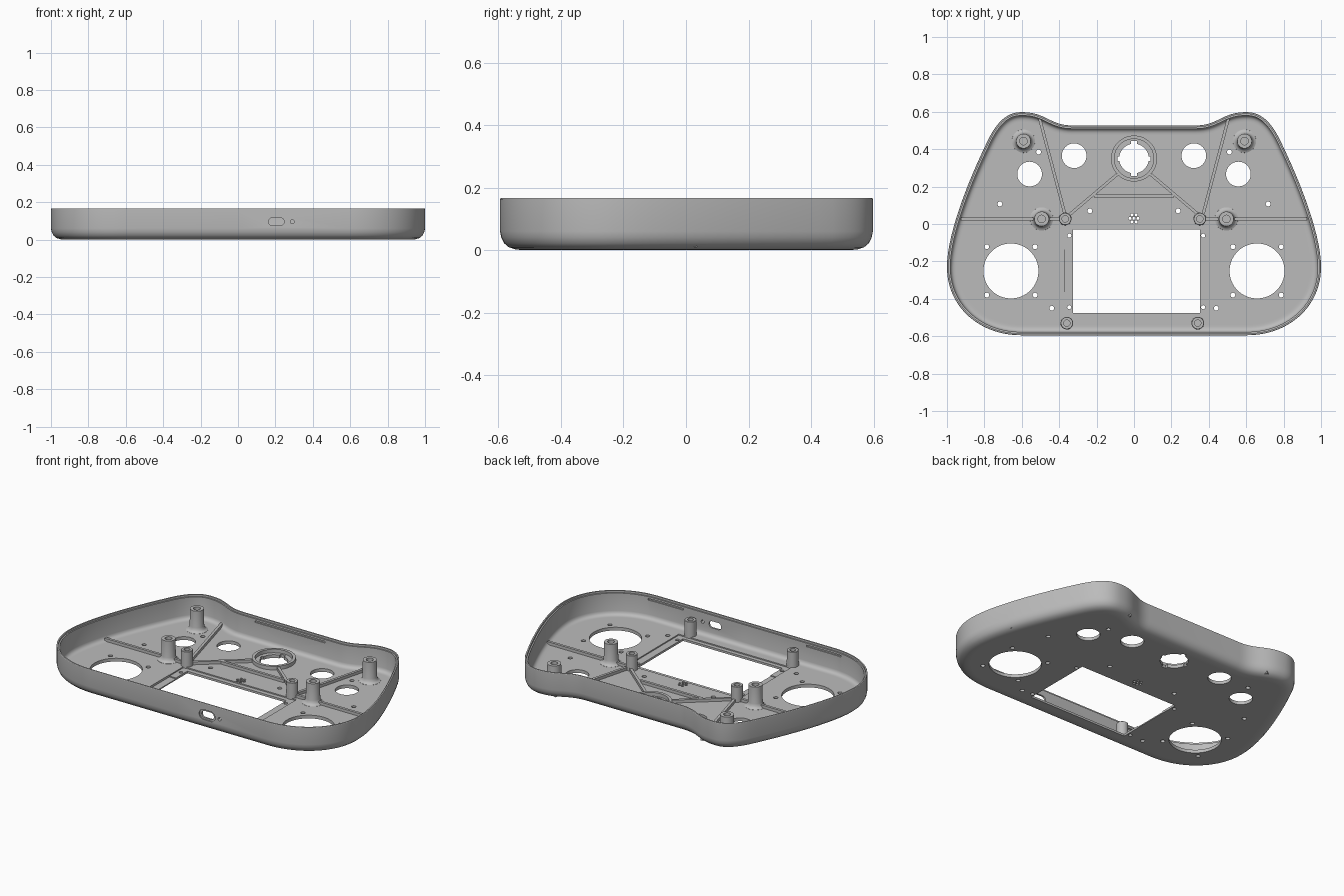
import bpy, bmesh, math
from mathutils import Vector, Matrix
from mathutils.geometry import interpolate_bezier

cube = bpy.data.objects.get("Cube")
if cube:
    bpy.data.objects.remove(cube, do_unlink=True)

grey = bpy.data.materials.new("shell grey")
grey.use_nodes = True
COLOUR = (0.5, 0.5, 0.5, 1)
grey.diffuse_color = COLOUR
grey.node_tree.nodes["Principled BSDF"].inputs["Base Color"].default_value = COLOUR

H = 0.166      # total height
FLOOR = 0.02   # top of the floor plate


def make_object(name, bm):
    bmesh.ops.recalc_face_normals(bm, faces=bm.faces)
    mesh = bpy.data.meshes.new(name)
    bm.to_mesh(mesh)
    bm.free()
    mesh.materials.append(grey)
    obj = bpy.data.objects.new(name, mesh)
    bpy.context.collection.objects.link(obj)
    return obj


def smooth(obj):
    bpy.ops.object.select_all(action='DESELECT')
    obj.select_set(True)
    bpy.context.view_layer.objects.active = obj
    bpy.ops.object.shade_smooth_by_angle(angle=math.radians(30))


def add_box(bm, x0, x1, y0, y1, z0, z1):
    m = Matrix.Translation(((x0 + x1) / 2, (y0 + y1) / 2, (z0 + z1) / 2))
    m = m @ Matrix.Diagonal((x1 - x0, y1 - y0, z1 - z0, 1))
    bmesh.ops.create_cube(bm, size=1, matrix=m)


def add_drill(bm, x, y, r, z0=-0.05, z1=0.06, n=48):
    bmesh.ops.create_cone(bm, cap_ends=True, segments=n, radius1=r, radius2=r, depth=z1 - z0,
                          matrix=Matrix.Translation((x, y, (z0 + z1) / 2)))


def add_pill(bm, x, z, half, r, y0, y1):
    """Rounded slot running along y."""
    pts = []
    for k in range(24):
        a = math.tau * (k + 0.5) / 24
        side = half - r if math.cos(a) > 0 else r - half
        pts.append((x + side + r * math.cos(a), z + r * math.sin(a)))
    face = bm.faces.new([bm.verts.new((px, y0, pz)) for px, pz in pts])
    ext = bmesh.ops.extrude_face_region(bm, geom=[face], use_keep_orig=True)
    moved = [v for v in ext["geom"] if isinstance(v, bmesh.types.BMVert)]
    bmesh.ops.translate(bm, vec=(0, y1 - y0, 0), verts=moved)


def cut(obj, bm):
    cutter = make_object("cutter", bm)
    cutter.hide_render = True
    mod = obj.modifiers.new("cut", 'BOOLEAN')
    mod.operation, mod.solver, mod.object = 'DIFFERENCE', 'EXACT', cutter
    mod.use_self = True
    bpy.ops.object.select_all(action='DESELECT')
    obj.select_set(True)
    bpy.context.view_layer.objects.active = obj
    bpy.ops.object.modifier_apply(modifier=mod.name)
    bpy.data.objects.remove(cutter, do_unlink=True)


def lathe(name, profile, x, y, n=40, closed=False):
    """Turned part; closed profiles form a ring."""
    bm = bmesh.new()
    vs = [bm.verts.new((r, 0, z)) for r, z in profile]
    es = [bm.edges.new(p) for p in zip(vs, vs[1:])]
    if closed:
        es.append(bm.edges.new((vs[-1], vs[0])))
    bmesh.ops.spin(bm, geom=vs + es, axis=(0, 0, 1), cent=(0, 0, 0), angle=math.tau, steps=n)
    bmesh.ops.remove_doubles(bm, verts=bm.verts, dist=0.0001)
    bmesh.ops.translate(bm, vec=(x, y, 0), verts=bm.verts)
    smooth(make_object(name, bm))


# Outline: left half from front centre to back centre, then mirrored
half = [Vector((0, -0.595))]
for curve, steps in (
        (((0.6, -0.595), (0.83, -0.595), (1, -0.44), (1, -0.23)), 28),
        (((1, -0.23), (1, -0.05), (0.88, 0.25), (0.77, 0.47)), 16),
        (((0.77, 0.47), (0.72, 0.56), (0.67, 0.598), (0.6, 0.598)), 14),
        (((0.6, 0.598), (0.47, 0.598), (0.45, 0.527), (0.33, 0.527)), 18)):
    pts = interpolate_bezier(*[Vector(c) for c in curve], steps)
    half += [p.to_2d() for p in pts if (p.to_2d() - half[-1]).length > 0.001]
half.append(Vector((0, 0.527)))
outline = half + [Vector((-p.x, p.y)) for p in reversed(half[1:-1])]
normals = []
for i, p in enumerate(outline):
    a = (p - outline[i - 1]).normalized()
    b = (outline[(i + 1) % len(outline)] - p).normalized()
    t = (a + b).normalized()
    normals.append(Vector((-t.y, t.x)))

# Shell: section (inset, height) swept around the outline
section = [(0.085, 0), (0.075, 0), (0.05, 0.002), (0.028, 0.009), (0.013, 0.022),
           (0.004, 0.04), (0, 0.06), (0, H - 0.003), (0.002, H), (0.01, H),
           (0.01, H - 0.012), (0.018, H - 0.012), (0.018, 0.045), (0.021, 0.033),
           (0.028, 0.025), (0.036, 0.0215), (0.045, FLOOR), (0.055, FLOOR)]
bm = bmesh.new()
rings = [[bm.verts.new((*(p + n * d), z)) for p, n in zip(outline, normals)] for d, z in section]
for lo, hi in zip(rings, rings[1:]):
    for i in range(len(lo)):
        bm.faces.new((lo[i - 1], lo[i], hi[i], hi[i - 1]))
bm.faces.new(rings[0])
bm.faces.new(rings[-1])
shell = make_object("shell", bm)

# Recesses: display frame, side notch, port surround and snap grooves
bm = bmesh.new()
add_box(bm, -0.37, 0.4, -0.5, -0.003, 0.013, 0.05)
add_box(bm, -0.372, -0.3, -0.36, -0.14, 0.007, 0.045)
add_pill(bm, 0.205, 0.096, 0.055, 0.031, -0.65, -0.588)
for s in (-1, 1):
    add_box(bm, s * 0.54 - 0.12, s * 0.54 + 0.12, -0.584, -0.56, 0.132, 0.142)
add_box(bm, -0.24, 0.24, 0.49, 0.516, 0.132, 0.142)
cut(shell, bm)

# Through holes: display window, sticks, buttons, screws, speaker and port
bm = bmesh.new()
add_box(bm, -0.326, 0.353, -0.475, -0.03, -0.05, 0.06)
for s in (-1, 1):
    add_drill(bm, s * 0.658, -0.251, 0.147, n=64)
    for x, y in ((0.32, 0.365), (0.558, 0.267)):
        add_drill(bm, s * x, y, 0.066)
    for dx in (-0.129, 0.129):
        for dy in (-0.129, 0.129):
            add_drill(bm, s * 0.658 + dx, -0.251 + dy, 0.013, n=16)
    for x, y in ((0.51, 0.385), (0.717, 0.107), (0.236, 0.07), (0.44, -0.45)):
        add_drill(bm, s * x, y, 0.013, n=16)
    for y in (-0.062, -0.445):
        add_drill(bm, 0.012 + s * 0.358, y, 0.011, n=16)
add_drill(bm, 0, 0.35, 0.079)
add_box(bm, -0.016, 0.016, 0.257, 0.443, -0.04, 0.05)
add_box(bm, -0.088, 0.088, 0.338, 0.362, -0.045, 0.055)
add_drill(bm, 0, 0.03, 0.008, n=12)
for k in range(6):
    a = math.tau * k / 6
    add_drill(bm, 0.022 * math.cos(a), 0.03 + 0.022 * math.sin(a), 0.008, n=12)
add_pill(bm, 0.205, 0.096, 0.042, 0.021, -0.7, -0.55)
add_pill(bm, 0.29, 0.096, 0.0101, 0.01, -0.7, -0.55)
cut(shell, bm)
smooth(shell)

# Tall screw posts with flared feet
for side, s in (("left", 1), ("right", -1)):
    for place, x, y in (("back", 0.591, 0.443), ("middle", 0.494, 0.027)):
        lathe(f"{side}_{place}_post",
              [(0.064, 0.012), (0.062, 0.021), (0.052, 0.025), (0.045, 0.033), (0.041, 0.048),
               (0.039, 0.15), (0.02, 0.15), (0.02, 0.1), (0, 0.1)], s * x, y)

# Short display posts
for i, (x, y) in enumerate(((-0.368, 0.027), (0.352, 0.027), (-0.359, -0.53), (0.341, -0.53))):
    lathe(f"display_post_{i + 1}",
          [(0.034, 0.008), (0.033, 0.113), (0.031, 0.115), (0.017, 0.115), (0.017, 0.07), (0, 0.07)], x, y)

# Raised collar around the centre hole
lathe("centre_collar", [(0.105, 0.012), (0.123, 0.012), (0.123, 0.042), (0.105, 0.042)],
      0, 0.35, n=56, closed=True)


# Stiffening ribs
def rib(name, a, b, width=0.016, top=0.038):
    a, b = Vector(a), Vector(b)
    d = b - a
    bm = bmesh.new()
    m = (Matrix.Translation((*((a + b) / 2), (top + 0.01) / 2))
         @ Matrix.Rotation(math.atan2(d.y, d.x), 4, 'Z')
         @ Matrix.Diagonal((d.length, width, top - 0.01, 1)))
    bmesh.ops.create_cube(bm, size=1, matrix=m)
    make_object(name, bm)


for side, s in (("left", 1), ("right", -1)):
    rib(f"{side}_back_rib", (s * 0.37, 0.055), (s * 0.505, 0.565))
    rib(f"{side}_diagonal_rib", (s * 0.345, 0.05), (s * 0.09, 0.265))
    rib(f"{side}_side_rib", (s * 0.53, 0.027), (s * 0.925, 0.027))
    rib(f"{side}_inner_rib", (s * 0.385, 0.027), (s * 0.46, 0.027))
rib("cross_rib", (-0.215, 0.15), (0.215, 0.15))
